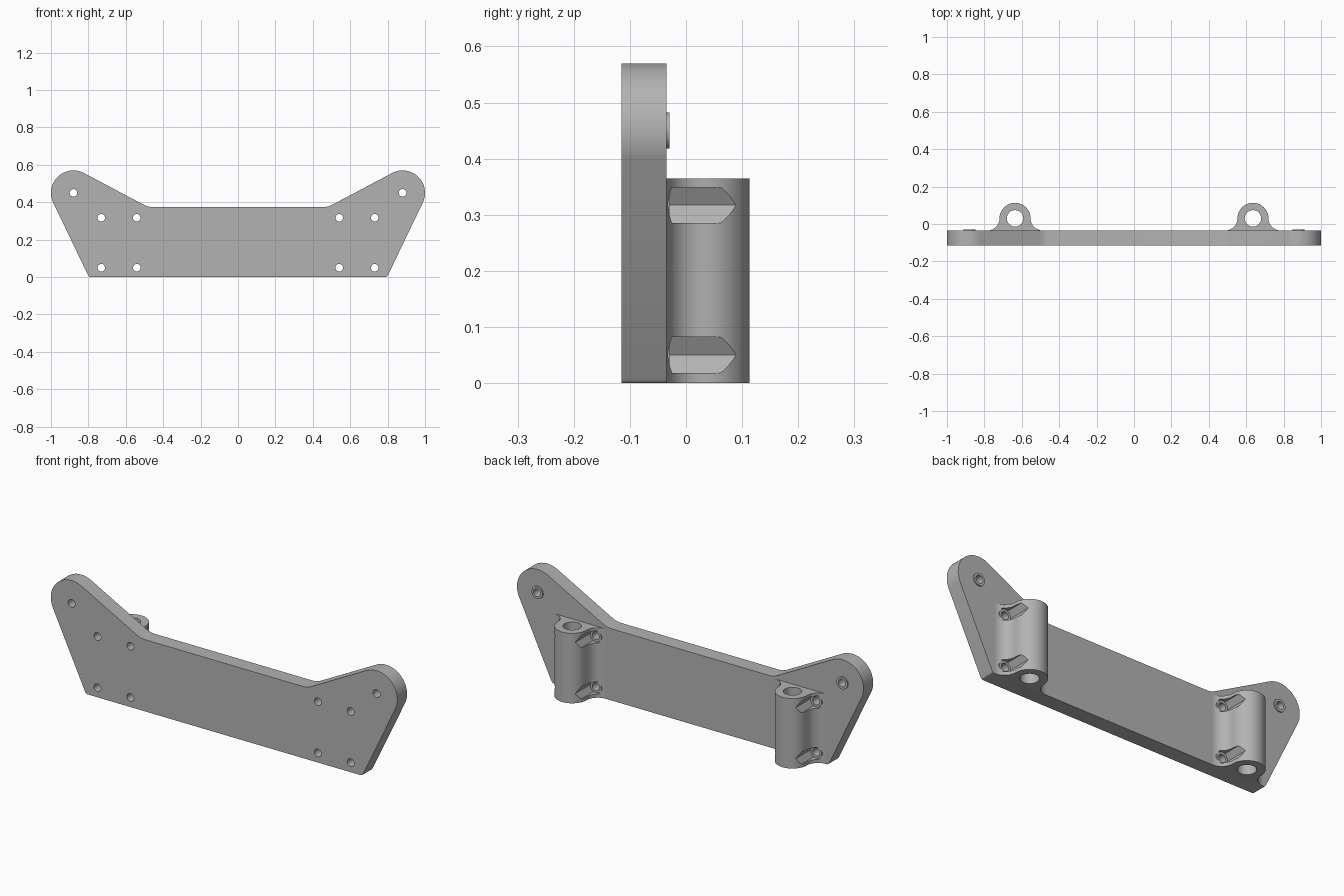
import bpy, bmesh
from math import cos, sin, radians
from mathutils import Matrix, Vector

cube = bpy.data.objects.get("Cube")
if cube:
    bpy.data.objects.remove(cube, do_unlink=True)

grey = bpy.data.materials.new("grey plastic")
grey.use_nodes = True
grey.diffuse_color = (0.45, 0.45, 0.45, 1)
grey.node_tree.nodes["Principled BSDF"].inputs["Base Color"].default_value = grey.diffuse_color

FRONT, BACK = -0.115, -0.035
HOLDER_X, BORE_Y, HOLDER_TOP = 0.636, 0.03, 0.365
SCREW_OFFSET, SCREW_Z = 0.095, (0.05, 0.317)
EAR_X, EAR_Z, EAR_R = 0.88, 0.45, 0.12


def arc(cx, cy, r, start, end, steps):
    angles = [radians(start + (end - start) * i / steps) for i in range(steps + 1)]
    return [(cx + r * cos(a), cy + r * sin(a)) for a in angles]


def circle(cx, cy, r, sides=40):
    return arc(cx, cy, r, 0, 360, sides)[:-1]


def extrude(name, loops, low, high, axis):
    """Extrude closed outlines along y (points are x, z) or z (points are x, y)."""
    bm = bmesh.new()
    for points in loops:
        place = (lambda p: (p[0], low, p[1])) if axis == "y" else (lambda p: (p[0], p[1], low))
        face = bm.faces.new([bm.verts.new(place(p)) for p in points])
        new = bmesh.ops.extrude_face_region(bm, geom=[face])["geom"]
        step = Vector((0, high - low, 0)) if axis == "y" else Vector((0, 0, high - low))
        bmesh.ops.translate(bm, verts=[v for v in new if isinstance(v, bmesh.types.BMVert)], vec=step)
    bmesh.ops.recalc_face_normals(bm, faces=bm.faces)
    mesh = bpy.data.meshes.new(name)
    bm.to_mesh(mesh)
    bm.free()
    mesh.materials.append(grey)
    obj = bpy.data.objects.new(name, mesh)
    bpy.context.collection.objects.link(obj)
    return obj


def activate(obj):
    bpy.ops.object.select_all(action="DESELECT")
    obj.select_set(True)
    bpy.context.view_layer.objects.active = obj


def cut(obj, cutter):
    cutter.hide_render = True
    mod = obj.modifiers.new("cut", "BOOLEAN")
    mod.operation, mod.solver, mod.object = "DIFFERENCE", "EXACT", cutter
    activate(obj)
    bpy.ops.object.modifier_apply(modifier=mod.name)
    bpy.data.objects.remove(cutter, do_unlink=True)


def smooth(obj):
    activate(obj)
    bpy.ops.object.shade_smooth_by_angle(angle=radians(30))


# Positions of all screw holes
holder_screws = [(side * HOLDER_X + s * SCREW_OFFSET, z)
                 for side in (-1, 1) for s in (-1, 1) for z in SCREW_Z]
ear_screws = [(side * EAR_X, EAR_Z) for side in (-1, 1)]
screws = holder_screws + ear_screws

# Plate with rounded ears
half = [(0.79, 0), (0.797, 0.003), (0.802, 0.01)]
half += arc(EAR_X, EAR_Z, EAR_R, -25.5, 118, 32)
half += [(0.505, 0.387), (0.492, 0.381), (0.48, 0.377), (0.468, 0.375), (0.455, 0.374)]
outline = half + [(-x, z) for x, z in reversed(half)]
plate = extrude("plate", [outline], FRONT, BACK, "y")
cut(plate, extrude("plate_drill", [circle(x, z, 0.02) for x, z in screws],
                   FRONT - 0.05, BACK + 0.05, "y"))
smooth(plate)

# Rod holders: round tube blending into the plate through wide fillets
for side, label in ((-1, "right"), (1, "left")):
    cx = side * HOLDER_X
    profile = arc(cx + 0.148, BORE_Y, 0.065, 270, 180, 16)
    profile += arc(cx, BORE_Y, 0.083, 0, 180, 36)[1:-1]
    profile += arc(cx - 0.148, BORE_Y, 0.065, 0, -90, 16)
    holder = extrude(label + "_rod_holder", [profile], 0, HOLDER_TOP, "z")
    cut(holder, extrude("bore", [circle(cx, BORE_Y, 0.044, 48)], -0.1, HOLDER_TOP + 0.1, "z"))
    # Hexagonal nut pockets on both flanks
    pockets = [circle(x, z, 0.0367, 6) for x, z in holder_screws if x * side > 0]
    cut(holder, extrude("nut_pockets", pockets, BACK - 0.02, 0.2, "y"))
    smooth(holder)

# Raised rings around the screw holes on the back
rings = extrude("screw_rings", [circle(x, z, 0.032) for x, z in screws], BACK, BACK + 0.006, "y")
cut(rings, extrude("ring_drill", [circle(x, z, 0.02) for x, z in screws],
                   BACK - 0.05, BACK + 0.05, "y"))
smooth(rings)
